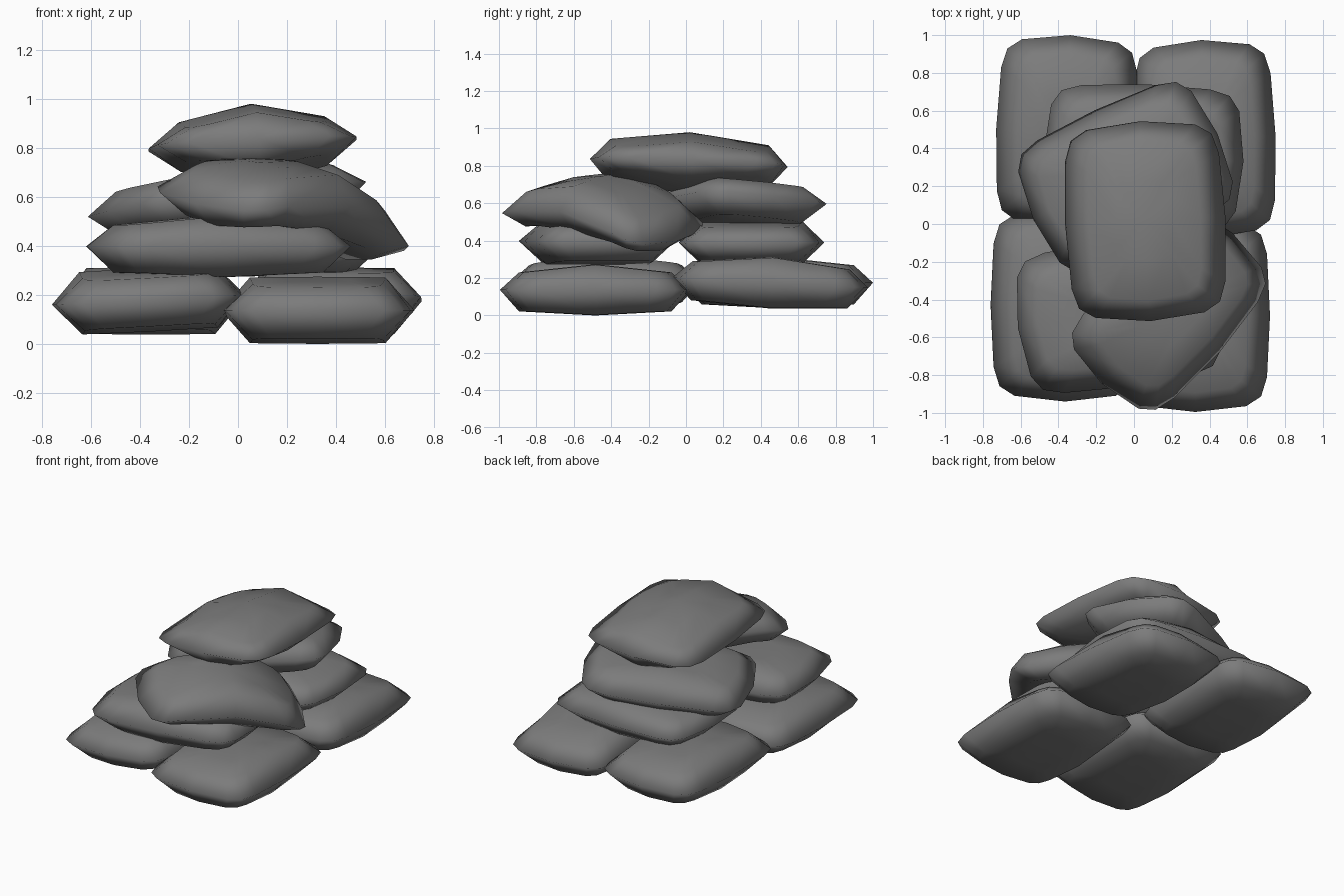
import bpy, bmesh
from math import radians
from mathutils import Matrix

if "Cube" in bpy.data.objects:
    bpy.data.objects.remove(bpy.data.objects["Cube"])

# Dark grey cloth
cloth = bpy.data.materials.new("dark_cloth")
cloth.diffuse_color = (.2, .2, .2, 1)
cloth.use_nodes = True
cloth.node_tree.nodes["Principled BSDF"].inputs["Base Color"].default_value = cloth.diffuse_color

# Quarter outline of a sack (width, length), mirrored into a 16-point seam
Q = [(1, 0), (.96, .64), (.88, .84), (.68, .94), (0, 1)]
OUT = (Q + [(-x, y) for x, y in Q[-2::-1]]
       + [(-x, -y) for x, y in Q[1:]] + [(x, -y) for x, y in Q[-2:0:-1]])


def sack(name, loc, size, rz=0, rx=0, ry=0, crown=.03, bend=0, under=.2):
    """Pillow-shaped sack: seam ring, soft shoulders, peaked top, flatter underside."""
    hw, hl, ht = (s / 2 for s in size)
    bm = bmesh.new()

    def vert(u, v, z):
        return bm.verts.new((u * hw, v * hl, z * ht - bend * v * v))

    seam = [vert(u, v, 0) for u, v in OUT]
    n = len(seam)
    for side, slope in ((1, .4), (-1, under)):
        prev = seam
        for sx, sy in ((.7, .8), (.35, .4)):
            ring = []
            for u, v in OUT:
                u, v = u * sx, v * sy
                ring.append(vert(u, v, side * (1 - slope * abs(v) - crown * abs(u))))
            for i in range(n):
                j = (i + 1) % n
                bm.faces.new((prev[i], prev[j], ring[j], ring[i]))
            prev = ring
        mid = vert(0, 0, side)
        for i in range(n):
            bm.faces.new((prev[i], prev[(i + 1) % n], mid))
    bmesh.ops.recalc_face_normals(bm, faces=bm.faces)
    me = bpy.data.meshes.new(name)
    bm.to_mesh(me)
    bm.free()
    me.materials.append(cloth)
    me.shade_smooth()
    ob = bpy.data.objects.new(name, me)
    bpy.context.collection.objects.link(ob)
    ob.matrix_world = (Matrix.Translation(loc)
                       @ Matrix.Rotation(radians(ry), 4, 'Y')
                       @ Matrix.Rotation(radians(rx), 4, 'X')
                       @ Matrix.Rotation(radians(rz), 4, 'Z'))


# Bottom layer
sack("bottom_sack_back_left", (-.355, .49, .175), (.75, 1.02, .275), rz=-2)
sack("bottom_sack_back_right", (.375, .45, .175), (.75, 1.05, .275), rz=2, rx=-3)
sack("bottom_sack_front_left", (-.365, -.43, .18), (.79, 1.02, .26), ry=-3)
sack("bottom_sack_front_right", (.325, -.485, .137), (.79, 1.02, .274))
# Second layer
sack("middle_sack_front", (-.08, -.475, .398), (.78, 1.08, .255), rz=98)
sack("middle_sack_back", (.05, .35, .39), (.78, 1.06, .23), rz=88)
# Third layer
sack("upper_sack_front", (.205, -.445, .61), (.69, 1.07, .28), rz=-42, ry=13, rx=-1,
     crown=.2, bend=.13)
sack("upper_sack_back", (-.045, .25, .59), (.78, 1.08, .25), rz=-65, ry=-7, rx=-3)
# Top sack
sack("top_sack", (.06, .015, .815), (.85, 1.06, .33), rz=3, rx=-2.2, ry=-2.5,
     crown=.55, under=.35)
